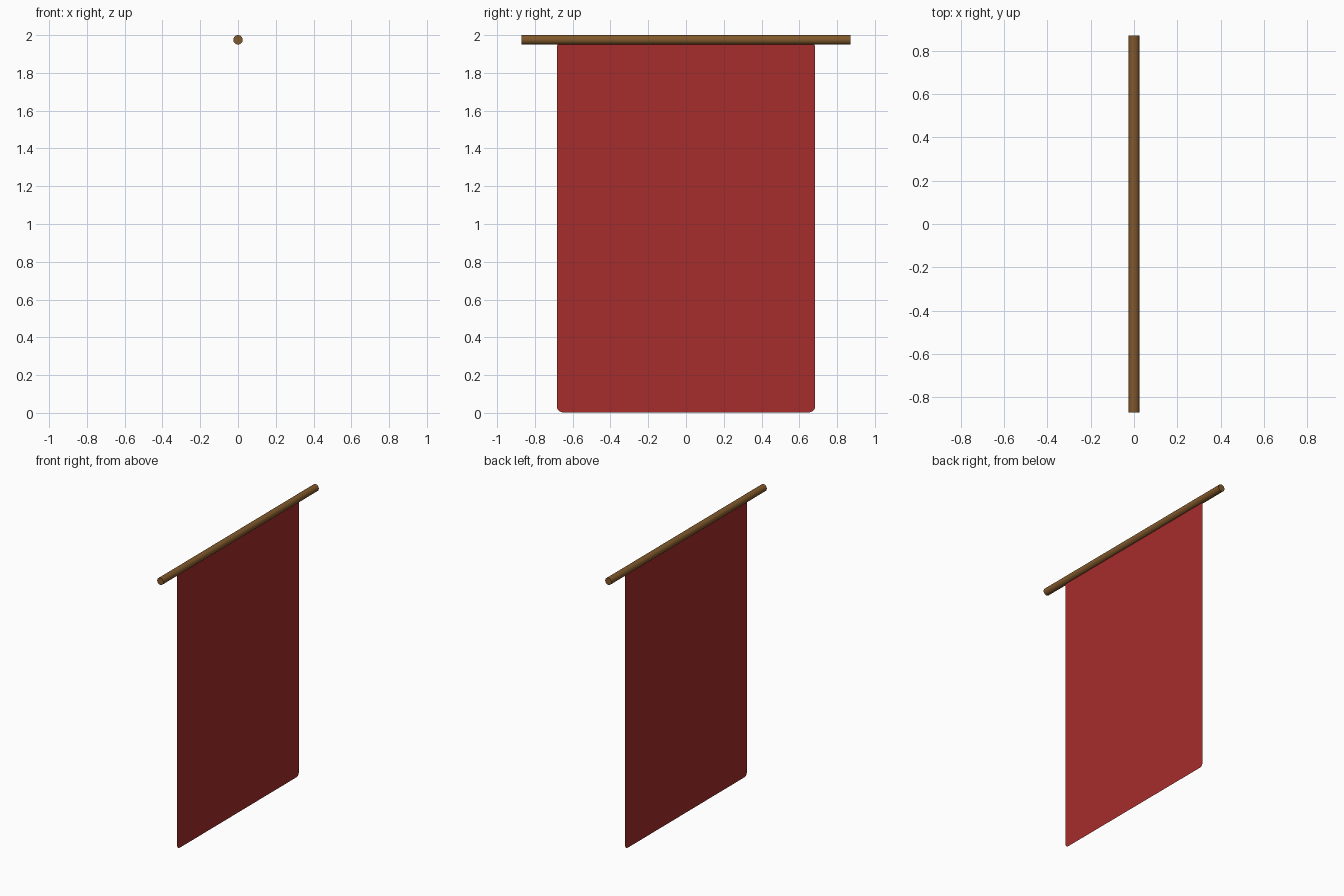
import bpy, bmesh, math

if "Cube" in bpy.data.objects:
    bpy.data.objects.remove(bpy.data.objects["Cube"])

def material(name, color):
    m = bpy.data.materials.new(name)
    m.diffuse_color = color
    m.use_nodes = True
    m.node_tree.nodes["Principled BSDF"].inputs["Base Color"].default_value = m.diffuse_color
    return m

# Horizontal wooden rod
bpy.ops.mesh.primitive_cylinder_add(vertices=24, radius=0.025, depth=1.74,
                                    location=(0, 0, 1.975),
                                    rotation=(math.pi / 2, 0, 0))
rod = bpy.context.object
rod.name = "hanging_rod"
rod.data.materials.append(material("wood", (0.22, 0.1, 0.025, 1)))
bpy.ops.object.shade_smooth_by_angle()

# Paper-thin cloth sheet with rounded corners, facing +x
half_w, bottom, top, r, steps = 0.683, 0.003, 1.965, 0.03, 5
corners = [(half_w - r, top - r, 0), (-half_w + r, top - r, 90),
           (-half_w + r, bottom + r, 180), (half_w - r, bottom + r, 270)]
bm = bmesh.new()
verts = []
for cy, cz, start in corners:
    for i in range(steps + 1):
        a = math.radians(start + 90 * i / steps)
        verts.append(bm.verts.new((0, cy + r * math.cos(a), cz + r * math.sin(a))))
bm.faces.new(verts)
mesh = bpy.data.meshes.new("banner_cloth")
bm.to_mesh(mesh)
bm.free()
cloth = bpy.data.objects.new("banner_cloth", mesh)
bpy.context.collection.objects.link(cloth)
mesh.materials.append(material("red_cloth", (0.38, 0.025, 0.025, 1)))
